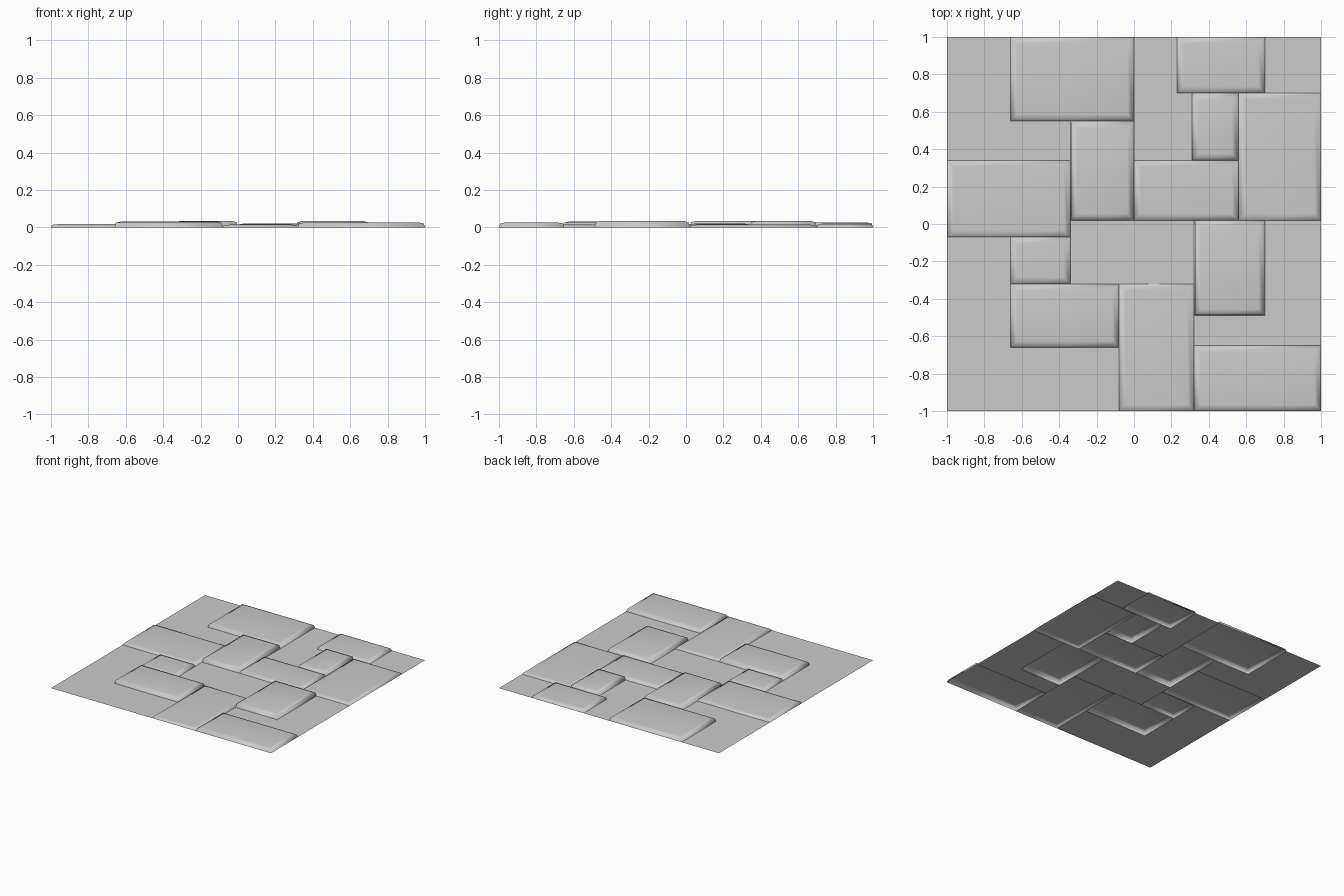
import bpy
import bmesh

cube = bpy.data.objects.get("Cube")
if cube:
    bpy.data.objects.remove(cube)

grey = bpy.data.materials.new("plain_grey")
grey.use_nodes = True
GREY = (0.6, 0.6, 0.6, 1)
grey.diffuse_color = GREY
grey.node_tree.nodes["Principled BSDF"].inputs["Base Color"].default_value = GREY

# Raised panels: name -> x0, x1, y0, y1, height
PANELS = {
    "back_left_panel": (-0.66, 0, 0.55, 1, 0.027),
    "centre_panel": (-0.34, 0, 0.02, 0.55, 0.035),
    "side_panel": (-1, -0.34, -0.07, 0.34, 0.017),
    "small_side_panel": (-0.66, -0.34, -0.32, -0.07, 0.02),
    "front_wide_panel": (-0.66, -0.08, -0.66, -0.32, 0.031),
    "front_low_panel": (-0.08, 0.32, -1, -0.32, 0.014),
    "front_tall_panel": (0.32, 0.7, -0.49, 0.02, 0.035),
    "front_corner_panel": (0.32, 1, -1, -0.65, 0.026),
    "middle_panel": (0, 0.56, 0.02, 0.34, 0.021),
    "small_back_panel": (0.31, 0.56, 0.34, 0.7, 0.034),
    "back_edge_panel": (0.23, 0.7, 0.7, 1, 0.021),
    "low_side_panel": (0.56, 1, 0.02, 0.7, 0.014),
}


def finish(name, bm, smooth):
    bmesh.ops.recalc_face_normals(bm, faces=bm.faces)
    if sum(f.normal.z for f in bm.faces) < 0:
        bmesh.ops.reverse_faces(bm, faces=bm.faces)
    for f in bm.faces:
        f.smooth = smooth
    mesh = bpy.data.meshes.new(name)
    bm.to_mesh(mesh)
    bm.free()
    mesh.materials.append(grey)
    bpy.context.collection.objects.link(bpy.data.objects.new(name, mesh))


# Hollow pressed panel: steep wall, soft shoulder, flat top
def panel(name, x0, x1, y0, y1, h):
    bm = bmesh.new()
    rings = []
    for inset, z in ((0, 0), (0.007, 0.8 * h), (0.035, h)):
        a, b, c, d = x0 + inset, x1 - inset, y0 + inset, y1 - inset
        rings.append([bm.verts.new((x, y, z))
                      for x, y in ((a, c), (b, c), (b, d), (a, d))])
    for low, high in zip(rings, rings[1:]):
        for i in range(4):
            j = (i + 1) % 4
            bm.faces.new((low[i], low[j], high[j], high[i]))
    bm.faces.new(rings[-1])
    finish(name, bm, True)


for name, spec in PANELS.items():
    panel(name, *spec)

# Flat sheet filling the spaces between the panels
xs = sorted({-1, 1} | {v for p in PANELS.values() for v in p[:2]})
ys = sorted({-1, 1} | {v for p in PANELS.values() for v in p[2:4]})
bm = bmesh.new()
for xa, xb in zip(xs, xs[1:]):
    for ya, yb in zip(ys, ys[1:]):
        mx, my = (xa + xb) / 2, (ya + yb) / 2
        if not any(p[0] < mx < p[1] and p[2] < my < p[3] for p in PANELS.values()):
            bm.faces.new([bm.verts.new((x, y, 0))
                          for x, y in ((xa, ya), (xb, ya), (xb, yb), (xa, yb))])
bmesh.ops.remove_doubles(bm, verts=bm.verts, dist=0.0001)
finish("base_sheet", bm, False)
